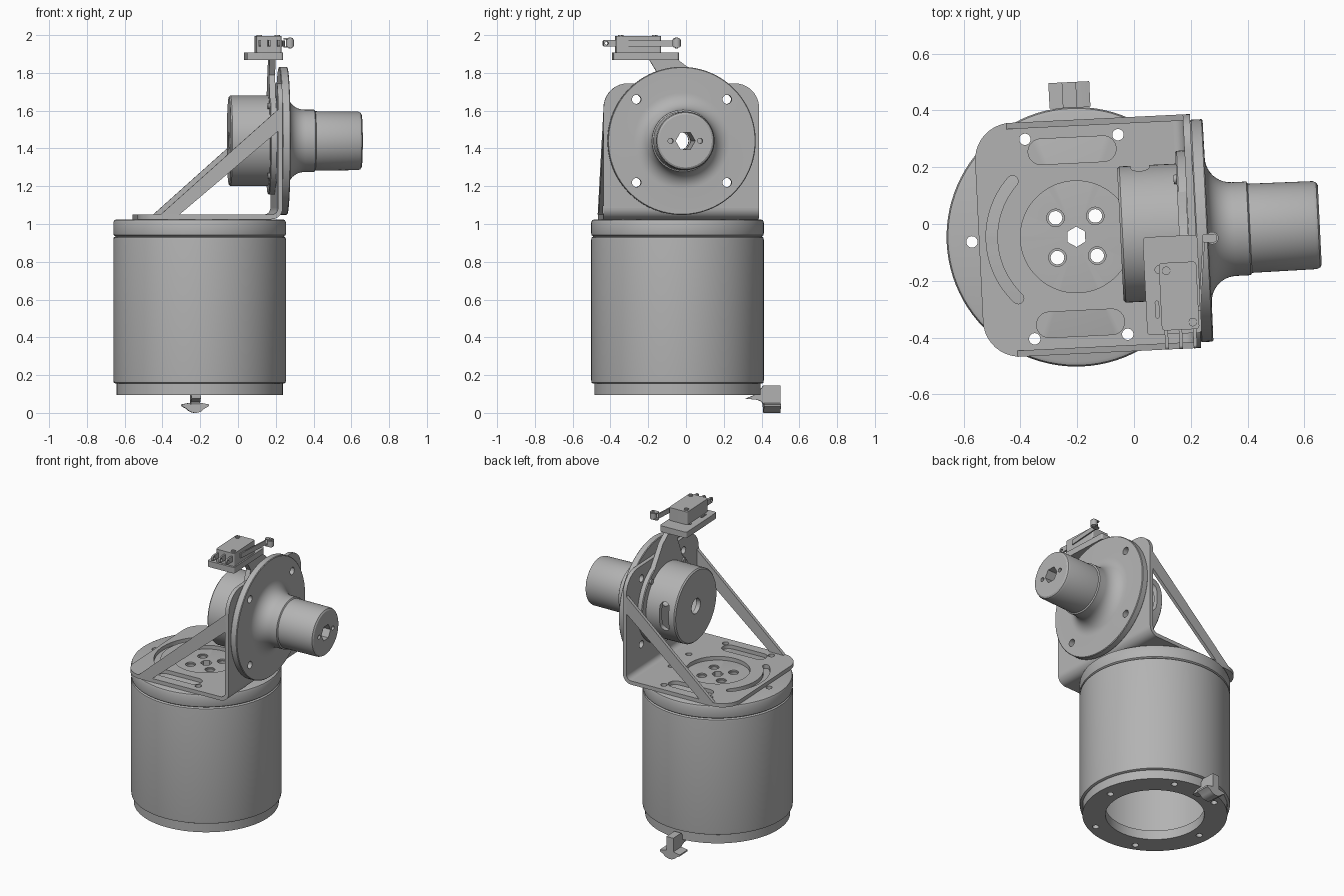
import bpy, bmesh, math
from mathutils import Matrix, Vector

if "Cube" in bpy.data.objects:
    bpy.data.objects.remove(bpy.data.objects["Cube"], do_unlink=True)

grey = bpy.data.materials.new("machined_grey")
grey.use_nodes = True
COLOUR = (0.45, 0.45, 0.45, 1)
grey.diffuse_color = COLOUR
grey.node_tree.nodes["Principled BSDF"].inputs["Base Color"].default_value = COLOUR

# Frames: the assembly is turned slightly about the drum axis
FLAT = Matrix.Translation((-0.203, -0.045, 0)) @ Matrix.Rotation(math.radians(2.8), 4, 'Z')
SIDE = FLAT @ Matrix(((0, 0, 1, 0), (1, 0, 0, 0), (0, 1, 0, 0), (0, 0, 0, 1)))   # extrudes sideways
CROSS = FLAT @ Matrix(((1, 0, 0, 0), (0, 0, -1, 0), (0, 1, 0, 0), (0, 0, 0, 1)))  # extrudes front to back
AXIS_Z = 1.44
AXLE = SIDE @ Matrix.Translation((0, AXIS_Z, 0))
parts = []


def finish(bm, name, frame):
    bmesh.ops.remove_doubles(bm, verts=bm.verts, dist=1e-5)
    bmesh.ops.recalc_face_normals(bm, faces=bm.faces)
    mesh = bpy.data.meshes.new(name)
    bm.transform(frame)
    bm.to_mesh(mesh)
    bm.free()
    mesh.materials.append(grey)
    ob = bpy.data.objects.new(name, mesh)
    bpy.context.collection.objects.link(ob)
    parts.append(ob)
    return ob


def lathe(name, profile, frame=FLAT, steps=96):
    """Spin a closed (radius, height) profile."""
    bm = bmesh.new()
    vs = [bm.verts.new((r, 0, h)) for r, h in profile]
    es = [bm.edges.new((vs[i - 1], v)) for i, v in enumerate(vs)]
    bmesh.ops.spin(bm, geom=vs + es, cent=(0, 0, 0), axis=(0, 0, 1),
                   angle=math.tau, steps=steps, use_merge=False)
    return finish(bm, name, frame)


def prism(name, outlines, low, high, frame=FLAT):
    """Extrude one or more outlines between two heights."""
    bm = bmesh.new()
    for outline in outlines:
        face = bm.faces.new([bm.verts.new((x, y, low)) for x, y in outline])
        top = bmesh.ops.extrude_face_region(bm, geom=[face], use_keep_orig=True)
        bmesh.ops.translate(bm, vec=(0, 0, high - low),
                            verts=[v for v in top['geom'] if isinstance(v, bmesh.types.BMVert)])
    return finish(bm, name, frame)


def ngon(x, y, r, n=24, turn=0.0):
    return [(x + r * math.cos(math.tau * i / n + turn), y + r * math.sin(math.tau * i / n + turn))
            for i in range(n)]


def arc(x, y, r, a, b, n=10):
    return [(x + r * math.cos(math.radians(a + (b - a) * i / n)),
             y + r * math.sin(math.radians(a + (b - a) * i / n))) for i in range(n + 1)]


def box(x, y, w, h, radii=0.0):
    """Rectangle about a centre, rounded corners counter-clockwise from bottom left."""
    if not isinstance(radii, tuple):
        radii = (radii,) * 4
    out = []
    for k, (sx, sy) in enumerate(((-1, -1), (1, -1), (1, 1), (-1, 1))):
        r, cx, cy = radii[k], x + sx * w / 2, y + sy * h / 2
        out += arc(cx - sx * r, cy - sy * r, r, 180 + 90 * k, 270 + 90 * k) if r else [(cx, cy)]
    return out


def slot(x, y, w, h):
    return box(x, y, w, h, min(w, h) * 0.498)


def cut(ob, outlines, low, high, frame=FLAT):
    tool = prism("cutter", outlines, low, high, frame)
    parts.remove(tool)
    mod = ob.modifiers.new("cut", 'BOOLEAN')
    mod.operation, mod.solver, mod.object = 'DIFFERENCE', 'EXACT', tool
    bpy.context.view_layer.objects.active = ob
    bpy.ops.object.modifier_apply(modifier=mod.name)
    bpy.data.objects.remove(tool, do_unlink=True)


def polar_holes(r, angles, size):
    return [ngon(r * math.cos(math.radians(a)), r * math.sin(math.radians(a)), size) for a in angles]


SQUARE = [(sx, sy) for sx in (-1, 1) for sy in (-1, 1)]
bolt_holes = polar_holes(0.388, (65, 115, 245, 295), 0.02) + polar_holes(0.368, (0, 180), 0.02)

# Drum: hollow body, base ring and cap
lathe("drum_body", [(0.42, 0.155), (0.445, 0.155), (0.455, 0.16), (0.457, 0.175), (0.457, 0.915),
                    (0.455, 0.928), (0.445, 0.935), (0.42, 0.935)])
base = lathe("base_ring", [(0.30, 0.095), (0.44, 0.095), (0.44, 0.157), (0.30, 0.157)])
cut(base, bolt_holes, 0.0, 0.3)
cap = prism("drum_cap", [ngon(0, 0, 0.443, 96)], 0.933, 1.025)
bpy.data.objects.remove(parts.pop(), do_unlink=True)
cap = lathe("drum_cap", [(0.0001, 0.95), (0.42, 0.95), (0.42, 0.934), (0.445, 0.934), (0.455, 0.941),
                         (0.457, 0.952), (0.457, 1.008), (0.452, 1.02), (0.44, 1.025), (0.0001, 1.025)])
hub_holes = [ngon(0.07 * sx, 0.07 * sy, 0.024) for sx, sy in SQUARE]
cut(cap, bolt_holes + hub_holes + [ngon(0, 0, 0.036, 6, 0.5)], 0.8, 1.2)
cut(cap, [ngon(0.07 * sx, 0.07 * sy, 0.031) for sx, sy in SQUARE], 1.017, 1.2)

# Hook under the drum
prism("hook_stem", [[(0.36, 0.075), (0.42, 0.1), (0.455, 0.145), (0.545, 0.145), (0.545, 0.035),
                     (0.46, 0.035), (0.445, 0.06), (0.42, 0.07)]], -0.025, 0.025, SIDE)
prism("hook_foot", [[(-0.072, 0.045), (-0.07, 0.035)] + arc(0, 0.06, 0.06, 220, 320)
                    + [(0.07, 0.035), (0.072, 0.045), (0.03, 0.053), (-0.03, 0.053)]],
      -0.545, -0.455, CROSS)

# Angle bracket: floor plate, bend, upright and braces
floor = prism("bracket_floor", [box(0.0085, 0, 0.703, 0.824, (0.13, 0, 0, 0.13))], 1.025, 1.05)
arc_slot = (arc(0, 0, 0.318, 136, 224, 24) + arc(-0.298 * math.cos(math.radians(44)),
            -0.298 * math.sin(math.radians(44)), 0.019, 224, 404, 8)[1:-1]
            + arc(0, 0, 0.278, 224, 136, 24) + arc(-0.298 * math.cos(math.radians(44)),
            0.298 * math.sin(math.radians(44)), 0.019, -44, 136, 8)[1:-1])
cut(floor, bolt_holes[:4] + [ngon(0, 0, 0.197, 64), arc_slot, slot(0, 0.305, 0.31, 0.09),
    slot(0, -0.305, 0.31, 0.09)] + [ngon(0.27, s * 0.1, 0.02) for s in (-1, 1)], 0.99, 1.1)
prism("bracket_bend", [arc(0.36, 1.085, 0.06, 270, 360) + arc(0.36, 1.085, 0.035, 360, 270)],
      -0.412, 0.412, CROSS)
upright = prism("bracket_upright", [box(0, 1.415, 0.824, 0.66, (0, 0, 0.13, 0.13))], 0.395, 0.42, SIDE)
face_holes = [ngon(0.24 * sx, 0.22 * sy, 0.024) for sx, sy in SQUARE]
bore = [ngon(0, 0, 0.05)]
cut(upright, face_holes + bore, 0.3, 0.5, AXLE)
for side, y in (("left", -0.412), ("right", 0.39)):
    prism(side + "_brace", [[(-0.227, 1.05), (-0.127, 1.05), (0.4, 1.495), (0.4, 1.61)]],
          y, y + 0.022, CROSS)

# Output flange with flared neck and nose
fillet = [(0.255 - 0.09 * math.sin(t), 0.555 - 0.09 * math.cos(t))
          for t in [math.pi / 2 * i / 10 for i in range(11)]]
flange = lathe("output_flange", [(0.0001, 0.42), (0.388, 0.42), (0.392, 0.424), (0.392, 0.46), (0.388, 0.464)]
               + fillet + [(0.165, 0.607), (0.157, 0.612), (0.155, 0.84), (0.15, 0.852), (0.14, 0.858),
                           (0.0001, 0.858)], AXLE)
cut(flange, face_holes + [ngon(0, 0, 0.052, 6)], 0.3, 1.0, AXLE)
cut(flange, [ngon(s * 0.078, 0, 0.014, 16) for s in (-1, 1)], 0.8, 1.0, AXLE)

# Rear housing: hollow cup with a side window, and its mounting flange
housing = lathe("rear_housing", [(0.0001, 0.155), (0.232, 0.155), (0.24, 0.163), (0.24, 0.37),
                                 (0.21, 0.37), (0.21, 0.185), (0.0001, 0.185)], AXLE)
cut(housing, bore, 0.1, 0.3, AXLE)
cut(housing, [slot(0.235, AXIS_Z, 0.065, 0.19)], -0.3, -0.15, CROSS)
mount = lathe("housing_flange", [(0.0001, 0.362), (0.28, 0.362), (0.285, 0.367), (0.285, 0.395),
                                 (0.0001, 0.395)], AXLE)
cut(mount, bore, 0.3, 0.5, AXLE)
for i, a in enumerate((45, 135, 225, 315)):
    c = math.radians(a)
    prism(f"housing_screw_{i + 1}", [ngon(0.262 * math.cos(c), 0.262 * math.sin(c), 0.016)], 0.352, 0.364, AXLE)

# Switch arm and platform
prism("switch_arm", [[(-0.2, 1.6), (-0.12, 1.79), (-0.17, 1.872), (-0.02, 1.872), (0.05, 1.82),
                      (0.2, 1.6)]], 0.362, 0.394, SIDE)
platform = prism("switch_platform", [box(0.329, -0.186, 0.192, 0.345, 0.012)], 1.868, 1.908)
cut(platform, [ngon(0.285, -0.13, 0.014), slot(0.272, -0.27, 0.012, 0.06)], 1.89, 1.95)

# Micro switch with screws, terminals and roller lever
prism("switch_body", [box(0.351, -0.226, 0.132, 0.238, 0.012)], 1.908, 1.994)
for name, x, y in (("rear_screw", 0.31, -0.135), ("front_screw", 0.395, -0.32)):
    screw = prism(name, [ngon(x, y, 0.015)], 1.99, 2.0)
    cut(screw, [box(x, y, 0.04, 0.005)], 1.995, 2.01)
for i, x in enumerate((0.3, 0.35, 0.4)):
    tab = prism(f"terminal_{i + 1}", [box(-0.375, 1.957, 0.075, 0.036, 0.012)], x - 0.006, x + 0.006, SIDE)
    cut(tab, [ngon(-0.395, 1.957, 0.009, 12)], x - 0.1, x + 0.1, SIDE)
prism("lever_arm", [[(0.417, -0.28), (0.425, -0.28), (0.452, -0.03), (0.444, -0.03)]], 1.94, 1.972)
for i, z in enumerate((1.934, 1.978)):
    prism(f"roller_fork_{i + 1}", [box(0.468, -0.028, 0.05, 0.03, 0.008)], z, z + 0.006)
prism("roller", [ngon(0.478, -0.028, 0.022)], 1.941, 1.977)
prism("roller_pin", [ngon(0.478, -0.028, 0.008, 12)], 1.93, 1.988)

# Smooth the round surfaces, keep the edges crisp
bpy.ops.object.select_all(action='DESELECT')
for ob in parts:
    ob.select_set(True)
bpy.context.view_layer.objects.active = parts[0]
bpy.ops.object.shade_smooth_by_angle(angle=math.radians(30))
